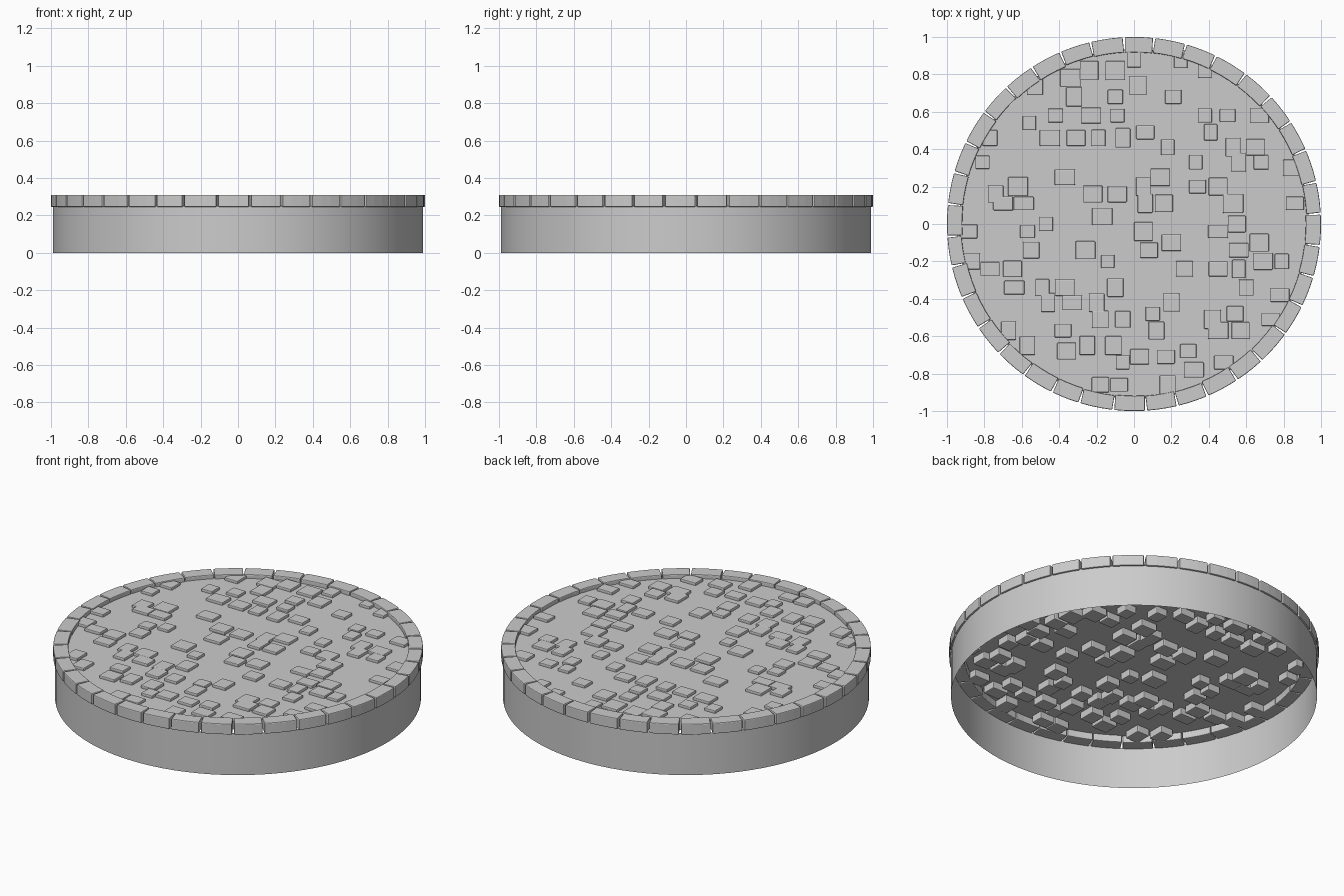
import bpy, bmesh, math, random

if "Cube" in bpy.data.objects:
    bpy.data.objects.remove(bpy.data.objects["Cube"])

random.seed(4)

WALL_R, WALL_TOP = 0.99, 0.25
RIM_IN, RIM_OUT, RIM_TOP = 0.92, 1.0, 0.31
FLOOR_Z = 0.286
BRICKS = 36


def finish(name, bm, bevel=0.0, smooth=False):
    """Turn a bmesh into a named object with optional bevel and smoothing."""
    bmesh.ops.recalc_face_normals(bm, faces=bm.faces)
    mesh = bpy.data.meshes.new(name)
    bm.to_mesh(mesh)
    bm.free()
    obj = bpy.data.objects.new(name, mesh)
    bpy.context.collection.objects.link(obj)
    if smooth:
        mesh.polygons.foreach_set("use_smooth", [True] * len(mesh.polygons))
    if bevel:
        mod = obj.modifiers.new("soft_edges", 'BEVEL')
        mod.width = bevel
        mod.segments = 2
        mod.limit_method = 'ANGLE'
        mod.angle_limit = math.radians(40)
    return obj


def prism(bm, outline, z0, z1):
    """Closed prism from a flat outline."""
    low = [bm.verts.new((x, y, z0)) for x, y in outline]
    high = [bm.verts.new((x, y, z1)) for x, y in outline]
    bm.faces.new(low[::-1])
    bm.faces.new(high)
    n = len(outline)
    for i in range(n):
        j = (i + 1) % n
        bm.faces.new((low[i], low[j], high[j], high[i]))


def arc(radius, a0, a1, steps=3):
    return [(radius * math.cos(a0 + (a1 - a0) * i / steps),
             radius * math.sin(a0 + (a1 - a0) * i / steps)) for i in range(steps + 1)]


# Outer wall: an open tube
bm = bmesh.new()
bmesh.ops.create_cone(bm, cap_ends=False, segments=96, radius1=WALL_R,
                      radius2=WALL_R, depth=WALL_TOP)
bmesh.ops.translate(bm, verts=bm.verts, vec=(0, 0, WALL_TOP / 2))
finish("outer_wall", bm, smooth=True)

# Floor disc, tucked under the rim
bm = bmesh.new()
bmesh.ops.create_circle(bm, cap_ends=True, segments=96, radius=0.935)
bmesh.ops.translate(bm, verts=bm.verts, vec=(0, 0, FLOOR_Z))
finish("floor", bm)

# Rim bricks: slightly uneven, joints opening towards the outside
bm = bmesh.new()
step = math.tau / BRICKS
joints = [math.radians(3.5 + random.uniform(-0.6, 0.6)) + i * step for i in range(BRICKS)]
joints.append(joints[0] + math.tau)
for a, b in zip(joints, joints[1:]):
    outer = arc(RIM_OUT, a + 0.006, b - 0.006)
    inner = arc(RIM_IN + random.uniform(-0.004, 0.004), a + 0.002, b - 0.002)
    prism(bm, outer + inner[::-1], WALL_TOP - 0.005, RIM_TOP)
finish("rim_bricks", bm, bevel=0.005)

# Paving stones: rows of x positions by y, in hundredths
rows = {
    88: [0, 25], 82: [-10, -24, 38], 78: [-34], 74: [-53, 2], 68: [-10, 21, -32],
    58: [50, 38, 67, -42, -23, -9], 54: [-56], 49: [6, 41],
    46: [-6, -19, -31, -45, -77], 41: [18, 53, 65], 33: [33, 68, 56, -81],
    30: [85], 25: [-37, 14], 20: [45, 34, 5, -62], 16: [-74, -22, -9],
    11: [16, 6, -59, 53, 86, -70], 4: [-17], 0: [-47, 55],
    -4: [5, -57, 45, -89], -10: [67, 20], -14: [56, 8, -26, -55],
    -20: [-14, -87, 69, 79], -24: [-65, 56, -77, 27, 45],
    -34: [60, -64, -49, -37, -10], -38: [78], -42: [-33, -20, 20, -46],
    -48: [10, 54], -51: [42, 73, -6, -18], -57: [-38, -67, 12, 45, 57],
    -65: [-25, -11, -57], -68: [-36, 29], -71: [3, 17], -74: [-6, 48],
    -78: [32], -86: [-18, -8, 18],
}
bm = bmesh.new()
for row_y, xs in rows.items():
    for row_x in xs:
        x, y = row_x / 100, row_y / 100
        w, d = random.uniform(0.035, 0.055), random.uniform(0.035, 0.052)
        prism(bm, [(x - w, y - d), (x + w, y - d), (x + w, y + d), (x - w, y + d)],
              0.245, 0.302)
finish("paving_stones", bm, bevel=0.005)
